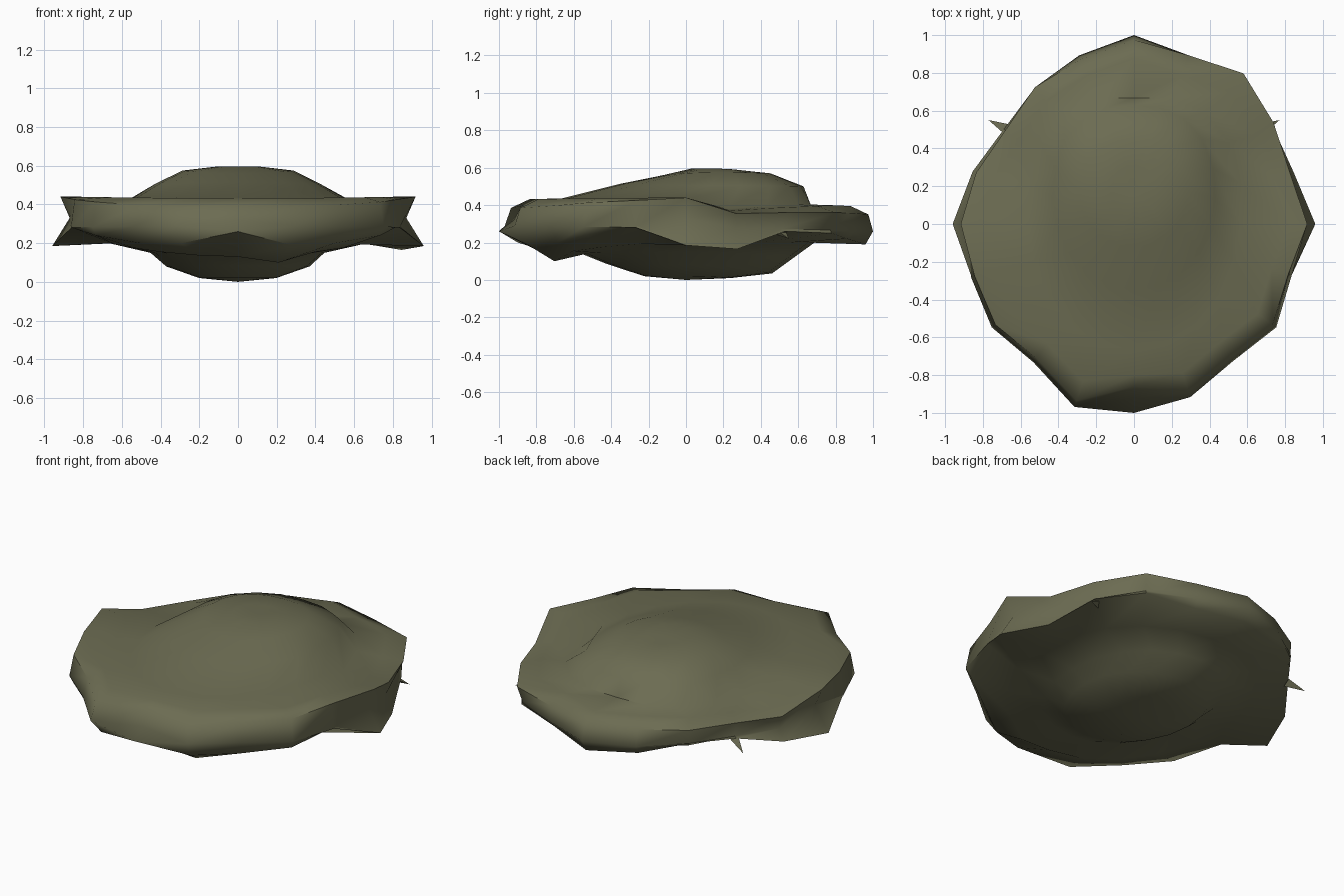
import bpy, bmesh, math, random

if "Cube" in bpy.data.objects:
    bpy.data.objects.remove(bpy.data.objects["Cube"])

random.seed(4)
N = 20  # sectors, 18 degrees each, starting at +x

mat = bpy.data.materials.new("olive_stone")
mat.diffuse_color = (0.15, 0.15, 0.085, 1)
mat.use_nodes = True
mat.node_tree.nodes["Principled BSDF"].inputs["Base Color"].default_value = mat.diffuse_color

# Irregular outer rim for each sector: radius, lower edge height
RIM = [0.96, 0.90, 0.92, 0.99, 0.94, 1.0, 0.94, 0.92, 0.87, 0.91,
       0.96, 0.92, 0.94, 0.91, 1.02, 1.0, 0.965, 0.90, 0.94, 0.89]
LOW_Z = [0.185, 0.165, 0.26, 0.25, 0.22, 0.19, 0.21, 0.28, 0.27, 0.21,
         0.185, 0.28, 0.24, 0.20, 0.20, 0.26, 0.19, 0.20, 0.24, 0.29]

# Rings from bottom to top:
# half width x, front y, back y, z at front, side, back, back squareness
RINGS = [
    (0.20, -0.22, 0.24, 0.02, 0.02, 0.01, 0),
    (0.37, -0.42, 0.46, 0.085, 0.08, 0.035, 0),
    (0.45, -0.56, 0.58, 0.14, 0.15, 0.12, 0),
    (0.67, -0.74, 0.69, 0.13, 0.20, 0.20, 0),
    "lower", "middle", "upper", "shoulder",
    (0.56, -0.67, 0.67, 0.435, 0.43, 0.40, 0.12),
    (0.43, -0.35, 0.63, 0.515, 0.505, 0.50, 0.06),
    (0.29, -0.12, 0.45, 0.56, 0.575, 0.57, 0.04),
    (0.12, 0.03, 0.30, 0.595, 0.595, 0.585, 0),
]
# Outer band: radius factor at front, side, back; z at front, side, back
BAND = {"lower": (0.92, 0.99, 0.96, 0.20, 0.20, 0.20),
        "middle": (1.0, 0.985, 1.0, 0.29, 0.28, 0.26),
        "upper": (0.965, 0.965, 0.975, 0.38, 0.43, 0.35),
        "shoulder": (0.86, 0.86, 0.88, 0.432, 0.44, 0.395)}


def blend(s, front, side, back):
    return side + ((back if s > 0 else front) - side) * s * s


def ring_point(ring, i):
    a = 2 * math.pi * i / N
    c, s = math.cos(a), math.sin(a)
    if isinstance(ring, str):
        r = RIM[i] * blend(s, *BAND[ring][:3])
        z = LOW_Z[i] if ring == "lower" else blend(s, *BAND[ring][3:])
        return [r * c, r * s, z]
    rx, yf, yb, zf, zs, zb, sq = ring
    mid, half = (yf + yb) / 2, (yb - yf) / 2
    k = 1 + (sq * math.sin(2 * a) ** 2 if s > 0 else 0)
    j = 0.004
    return [rx * c * k + random.uniform(-j, j), mid + half * s * k + random.uniform(-j, j),
            blend(s, zf, zs, zb)]


bm = bmesh.new()
loops = [[bm.verts.new(ring_point(r, i)) for i in range(N)] for r in RINGS]
under, lower, middle, upper, shoulder, foot = loops[3:9]

# The top plate drops sharply behind the side wings
for i, z in ((1, 0.365), (2, 0.38), (3, 0.39)):
    for n in (i, 10 - i):
        upper[n].co.z = z - 0.01 * i
        shoulder[n].co.z = z + 0.005
        foot[n].co.z = z + 0.015

# Side wings: a pinched groove running back from the widest point
for i, pinch in ((0, 0.92), (1, 0.96), (2, 0.96), (3, 0.97),
                 (7, 0.97), (8, 0.96), (9, 0.96), (10, 0.92)):
    middle[i].co.x *= pinch
    middle[i].co.y *= pinch
for i in (0, 10):
    middle[i].co.z = 0.33
    upper[i].co.x *= 0.99
    upper[i].co.z = 0.44
    lower[i].co.x *= 1.01
for i in (2, 3, 4):                      # overhanging back right corner
    upper[i].co.x *= 1.025
    upper[i].co.y *= 1.025
under[16].co.z = 0.10                    # low lump below the front edge
# Dent in the front edge with a lip under it
shoulder[15].co.y, upper[15].co.y, upper[15].co.z = -0.80, -0.86, 0.40
middle[15].co.y, middle[15].co.z = -0.92, 0.32
lower[15].co.y = -1.0

# Skin and end caps
for lo, hi in zip(loops, loops[1:]):
    for i in range(N):
        k = (i + 1) % N
        bm.faces.new((lo[i], lo[k], hi[k], hi[i]))
bottom, top = bm.verts.new((0, 0, 0)), bm.verts.new((0, 0.16, 0.585))
for i in range(N):
    k = (i + 1) % N
    bm.faces.new((bottom, loops[0][k], loops[0][i]))
    bm.faces.new((top, loops[-1][i], loops[-1][k]))

# Thin splinters at the back corners
for sx in (-1, 1):
    tip = bm.verts.new((sx * 0.77, 0.55, 0.22))
    base = [bm.verts.new(p) for p in ((sx * 0.67, 0.53, 0.27), (sx * 0.69, 0.48, 0.27),
                                      (sx * 0.67, 0.49, 0.24))]
    for i in range(3):
        bm.faces.new((tip, base[i], base[(i + 1) % 3]))
    bm.faces.new(base)
bmesh.ops.recalc_face_normals(bm, faces=bm.faces)

mesh = bpy.data.meshes.new("flat_rock")
bm.to_mesh(mesh)
bm.free()
mesh.materials.append(mat)
rock = bpy.data.objects.new("flat_rock", mesh)
bpy.context.collection.objects.link(rock)
bpy.context.view_layer.objects.active = rock
rock.select_set(True)
bpy.ops.object.shade_smooth_by_angle(angle=math.radians(60))
